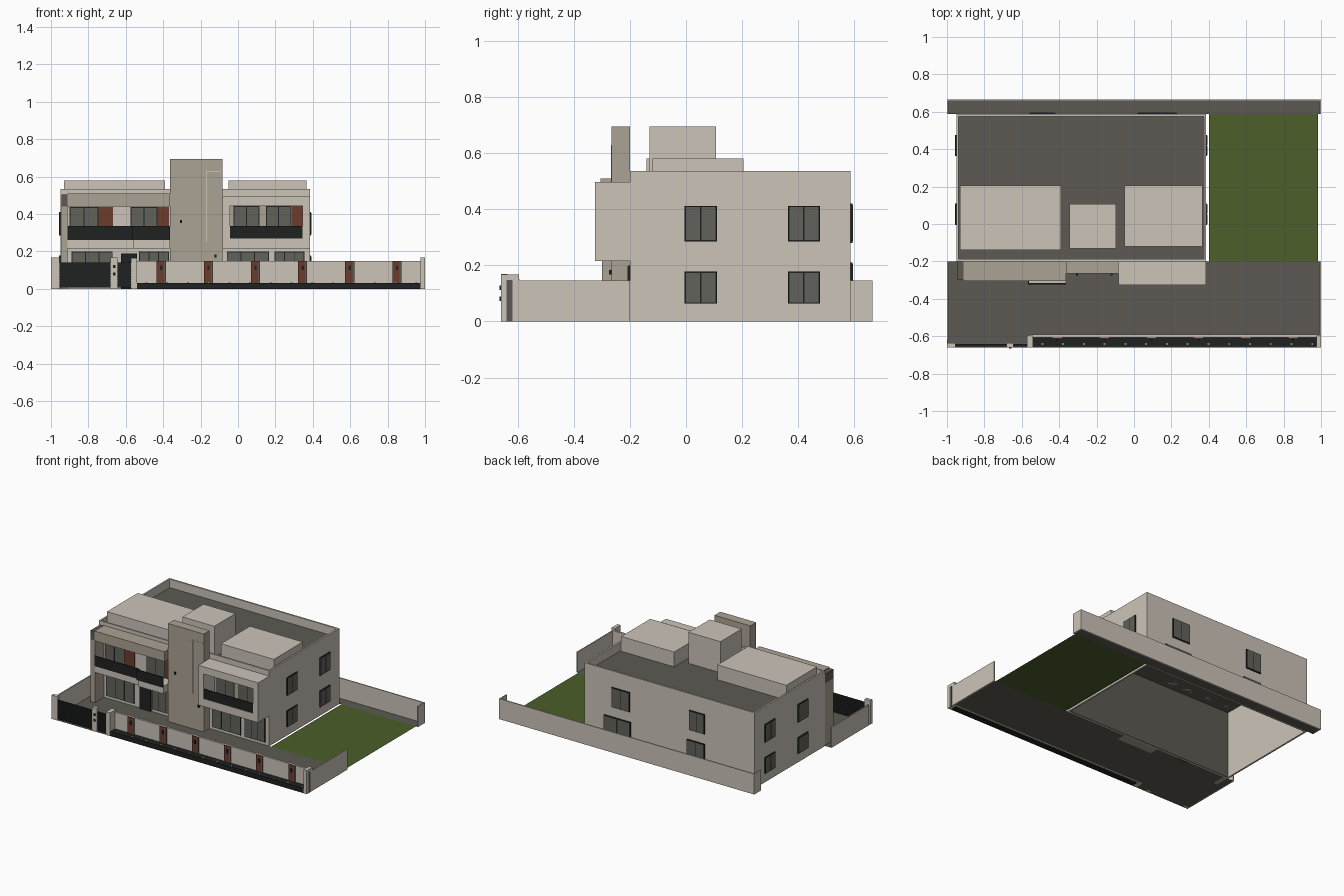
import bpy

cube = bpy.data.objects.get("Cube")
if cube:
    bpy.data.objects.remove(cube, do_unlink=True)


def material(name, rgb):
    def linear(c):
        c /= 255
        return c / 12.92 if c <= .04 else ((c + .055) / 1.055) ** 2.4
    colour = [linear(c) for c in rgb] + [1]
    mat = bpy.data.materials.new(name)
    mat.use_nodes = True
    mat.diffuse_color = colour
    mat.node_tree.nodes["Principled BSDF"].inputs["Base Color"].default_value = colour
    return mat


CREAM = material("cream plaster", (204, 196, 185))
TAN = material("tan plaster", (171, 162, 147))
GREY = material("dark grey paving", (93, 90, 83))
GLASS = material("grey glass", (98, 98, 92))
BLACK = material("black metal", (32, 33, 33))
BROWN = material("brown wood", (106, 60, 44))
GRASS = material("green grass", (76, 94, 42))
WHITE = material("white lamp", (235, 232, 222))


def mesh_object(name, verts, faces, mat):
    mesh = bpy.data.meshes.new(name)
    mesh.from_pydata(verts, [], faces)
    mesh.materials.append(mat)
    obj = bpy.data.objects.new(name, mesh)
    bpy.context.collection.objects.link(obj)
    return obj


def box(name, mat, xs, ys, zs):
    verts = [(x, y, z) for x in xs for y in ys for z in zs]
    faces = [(0, 1, 3, 2), (4, 6, 7, 5), (0, 4, 5, 1),
             (2, 3, 7, 6), (0, 2, 6, 4), (1, 5, 7, 3)]
    return mesh_object(name, verts, faces, mat)


def sheet(name, mat, xs, ys, z):
    (a, b), (c, d) = xs, ys
    return mesh_object(name, [(a, c, z), (b, c, z), (b, d, z), (a, d, z)], [(0, 1, 2, 3)], mat)


def slab_on(name, mat, side, plane, span, zs, inner, outer):
    """Box lying on a wall plane, from depth inner to outer along its outward side."""
    axis, sign = side
    depth = sorted((plane + sign * inner, plane + sign * outer))
    if axis == "x":
        return box(name, mat, depth, span, zs)
    return box(name, mat, span, depth, zs)


def window(name, side, plane, span, zs, panes=2, rim=.005):
    """Black frame with glass panes set proud of the wall."""
    slab_on(name + "_frame", BLACK, side, plane, span, zs, -.002, .006)
    a, b = span
    step = (b - a - rim) / panes
    for i in range(panes):
        left = a + rim + i * step
        slab_on(name + "_pane", GLASS, side, plane, (left, left + step - rim),
                (zs[0] + rim, zs[1] - rim), 0, .008)


LEFT, RIGHT, FRONT, BACK = -.95, .385, -.2, .587
TOP, ROOF, T = .535, .475, .012
TO_FRONT, TO_BACK, TO_LEFT, TO_RIGHT = ("y", -1), ("y", 1), ("x", -1), ("x", 1)
HOUSE_X, HOUSE_Y, HOUSE_Z = (LEFT, RIGHT), (FRONT, BACK), (0, TOP)

# Ground surfaces
sheet("front_paving", GREY, (-1, 1), (-.66, FRONT), .001)
sheet("back_paving", GREY, (-1, 1), (BACK, .665), .001)
sheet("lawn", GRASS, (.4, .985), (FRONT, BACK), .001)

# House shell, open underneath
box("left_house_wall", CREAM, (LEFT, LEFT + T), HOUSE_Y, HOUSE_Z)
box("right_house_wall", CREAM, (RIGHT - T, RIGHT), HOUSE_Y, HOUSE_Z)
box("back_house_wall", CREAM, HOUSE_X, (BACK - T, BACK), HOUSE_Z)
box("front_house_wall", CREAM, HOUSE_X, (FRONT, FRONT + T), HOUSE_Z)
box("front_wall_lining", GREY, (LEFT + T, RIGHT - T), (FRONT + T, FRONT + T + .004), (0, ROOF))
sheet("flat_roof", GREY, (LEFT + T, RIGHT - T), (FRONT + T, BACK - T), ROOF)

# Rooftop volumes
box("left_roof_box", CREAM, (-.93, -.39), (-.14, .205), (ROOF, .58))
box("right_roof_box", CREAM, (-.05, .365), (-.12, .205), (ROOF, .58))
box("middle_roof_box", CREAM, (-.345, -.095), (-.13, .107), (ROOF, .695))

# Side and back windows
UPPER, LOWER = (.285, .412), (.063, .178)
for ys in ((-.005, .11), (.363, .477)):
    for zs in (UPPER, LOWER):
        window("right_window", TO_RIGHT, RIGHT, ys, zs)
        window("left_window", TO_LEFT, LEFT, ys, zs)
for xs, low_xs in (((-.56, -.44), (-.56, -.42)), ((.03, .17), (.02, .23))):
    window("back_upper_window", TO_BACK, BACK, xs, (.28, .42))
    window("back_lower_window", TO_BACK, BACK, low_xs, (.06, .21))

# Stair tower with a lamp line
TOWER = (-.363, -.083)
box("stair_tower", TAN, TOWER, (-.265, FRONT), (0, .695))
box("tower_line_upright", WHITE, (-.172, -.168), (-.268, -.265), (.25, .628))
box("tower_line_top", WHITE, (-.172, -.09), (-.268, -.265), (.624, .628))
for x, z in ((-.305, .36), (-.12, .175)):
    box("tower_wall_lamp", BLACK, (x - .006, x + .006), (-.275, -.265), (z - .008, z + .008))

# Left wing: side fin, canopy, stepped balcony
WING = (-.912, TOWER[0])
box("wing_side_fin", TAN, (-.945, WING[0]), (-.3, FRONT), (0, .44))
box("wing_fin_cap", GREY, (-.945, WING[0]), (-.3, FRONT), (.44, .505))
box("wing_canopy", TAN, WING, (-.305, FRONT), (.44, .51))
box("balcony_slab", CREAM, WING, (-.3, FRONT), (.215, .268))
box("balcony_step", CREAM, (-.562, WING[1]), (-.315, -.3), (.215, .268))
box("balcony_rail_outer", BLACK, (WING[0], -.562), (-.306, -.3), (.262, .335))
box("balcony_rail_inner", BLACK, (-.562, WING[1]), (-.323, -.315), (.262, .335))
box("balcony_rail_return", BLACK, (-.568, -.562), (-.323, -.3), (.262, .335))

# Left wing openings
BALCONY_Z, DOOR_Z = (.268, .438), (.02, .2)
window("wing_upper_window", TO_FRONT, FRONT, (-.9, -.745), BALCONY_Z)
window("wing_upper_window", TO_FRONT, FRONT, (-.575, -.43), BALCONY_Z)
for xs in ((-.745, -.667), (-.43, -.37)):
    slab_on("wing_wood_panel", BROWN, TO_FRONT, FRONT, xs, BALCONY_Z, 0, .007)
window("wing_lower_window", TO_FRONT, FRONT, (-.89, -.67), DOOR_Z, 3)
window("wing_lower_window", TO_FRONT, FRONT, (-.53, -.37), DOOR_Z, 3)
slab_on("entrance_door", BLACK, TO_FRONT, FRONT, (-.625, -.54), (0, .19), 0, .009)

# Right bay: projecting frame around a recessed balcony
BAY, BAY_Y = (TOWER[1], RIGHT), (-.325, FRONT)
box("bay_floor", CREAM, BAY, BAY_Y, (.215, .27))
box("bay_roof", CREAM, BAY, BAY_Y, (.445, .497))
box("bay_left_side", CREAM, (BAY[0], -.042), BAY_Y, (.27, .445))
box("bay_right_side", CREAM, (.345, RIGHT), BAY_Y, (.27, .445))
box("bay_rail", BLACK, (-.042, .345), (-.322, -.314), (.27, .337))
BAY_Z = (.27, .443)
slab_on("bay_back_panel", TAN, TO_FRONT, FRONT, (-.042, .345), BAY_Z, 0, .004)
window("bay_window", TO_FRONT, FRONT, (-.025, .115), BAY_Z)
window("bay_window", TO_FRONT, FRONT, (.15, .285), BAY_Z)
slab_on("bay_wood_panel", BROWN, TO_FRONT, FRONT, (.288, .345), BAY_Z, 0, .007)
window("bay_lower_window", TO_FRONT, FRONT, (-.06, .165), DOOR_Z, 3)
window("bay_lower_window", TO_FRONT, FRONT, (.195, .355), DOOR_Z, 3)

# Boundary walls, mirrored left and right
box("back_boundary_wall", CREAM, (-1, 1), (.657, .665), (0, .145))
for side in (-1, 1):
    edge = sorted((side, side * .992))
    box("side_boundary_wall", CREAM, edge, (-.62, FRONT), (0, .145))
    box("back_boundary_return", CREAM, edge, (BACK, .665), (0, .145))

# Front fence with planter, wood pilasters and lamps
box("front_fence", CREAM, (-.565, 1), (-.606, -.592), (0, .15))
box("fence_planter", BLACK, (-.54, .978), (-.655, -.606), (0, .032))
for i in range(6):
    x = -.41 + i * .252
    box("fence_wood_pilaster", BROWN, (x - .025, x + .013), (-.615, -.606), (.03, .15))
    box("fence_dark_strip", GREY, (x + .013, x + .024), (-.615, -.606), (.03, .15))
    box("fence_lamp", BLACK, (x - .006, x + .006), (-.622, -.615), (.1, .125))
for i in range(14):
    x = -.49 + i * .111
    box("planter_lamp", WHITE, (x - .005, x + .005), (-.645, -.639), (.032, .036))

# Gate posts
box("right_end_post", CREAM, (.975, 1), (-.66, -.595), (0, .167))
box("right_post_strip", GREY, (1, 1.001), (-.64, -.618), (0, .147))
box("fence_start_post", CREAM, (-.572, -.54), (-.66, -.595), (0, .165))
box("gate_middle_post", CREAM, (-.682, -.645), (-.66, -.636), (0, .168))
box("left_end_post", CREAM, (-1, -.955), (-.66, -.636), (0, .168))
for z in (.08, .12):
    box("post_intercom", BLACK, (-.668, -.656), (-.665, -.66), (z - .008, z + .008))

# Slatted gates
for name, xs in (("car_gate", (-.955, -.682)), ("foot_gate", (-.645, -.572))):
    box(name + "_backing", BLACK, xs, (-.648, -.645), (.008, .142))
    for i in range(9):
        z = .008 + i * .015
        box(name + "_slat", BLACK, xs, (-.654, -.642), (z, z + .011))
